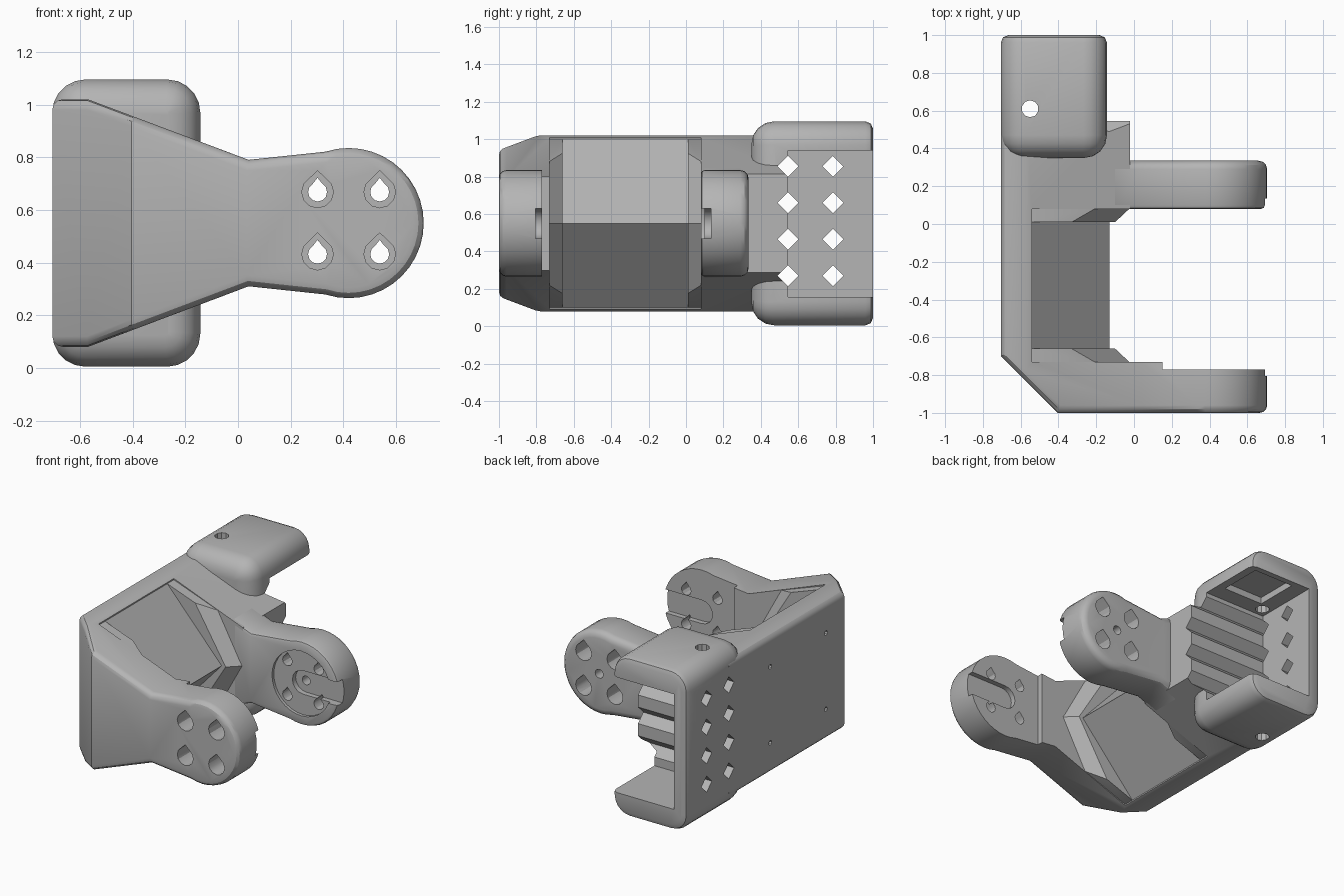
import bpy, bmesh
from math import sin, cos, pi, radians
from mathutils import Vector

old = bpy.data.objects.get("Cube")
if old:
    bpy.data.objects.remove(old, do_unlink=True)

grey = bpy.data.materials.new("plain grey")
grey.use_nodes = True
grey.diffuse_color = (0.46, 0.46, 0.46, 1)
grey.node_tree.nodes["Principled BSDF"].inputs["Base Color"].default_value = grey.diffuse_color

MID = 0.55                       # height of the symmetry plane
HUB_X, HUB_R = 0.42, 0.285       # rounded arm end


def place(axis, p, d):
    """Put a 2D point into space at depth d along the axis."""
    return {"x": (d, p[0], p[1]), "y": (p[0], d, p[1]), "z": (p[0], p[1], d)}[axis]


def loft(name, axis, a, da, b, db):
    """Solid between two outlines with equal point counts."""
    bm = bmesh.new()
    va = [bm.verts.new(place(axis, p, da)) for p in a]
    vb = [bm.verts.new(place(axis, p, db)) for p in b]
    bm.faces.new(va)
    bm.faces.new(vb[::-1])
    for i in range(len(a)):
        j = (i + 1) % len(a)
        bm.faces.new((va[i], vb[i], vb[j], va[j]))
    bmesh.ops.recalc_face_normals(bm, faces=bm.faces)
    return finish(bm, name)


def finish(bm, name):
    mesh = bpy.data.meshes.new(name)
    bm.to_mesh(mesh)
    bm.free()
    mesh.materials.append(grey)
    obj = bpy.data.objects.new(name, mesh)
    bpy.context.collection.objects.link(obj)
    return obj


def prism(name, axis, outline, d0, d1):
    return loft(name, axis, outline, d0, outline, d1)


def disc(u, v, r, n=16, tip=1.0):
    """Regular outline with its first point upward, optionally drawn to a tip."""
    pts = [(u + r * sin(2 * pi * i / n), v + r * cos(2 * pi * i / n)) for i in range(n)]
    pts[0] = (u, v + r * tip)
    return pts


def rect(u0, v0, u1, v1):
    return [(u0, v0), (u1, v0), (u1, v1), (u0, v1)]


def mirrored(upper):
    """Close an outline by mirroring its upper points about the middle height."""
    return upper + [(x, 2 * MID - z) for x, z in reversed(upper) if abs(z - MID) > 1e-4]


def cut(obj, *cutter):
    tool = prism("cutter", *cutter)
    tool.hide_render = True
    mod = obj.modifiers.new("cut", "BOOLEAN")
    mod.operation, mod.solver, mod.object = "DIFFERENCE", "EXACT", tool
    bpy.context.view_layer.objects.active = obj
    bpy.ops.object.modifier_apply(modifier=mod.name)
    bpy.data.objects.remove(tool, do_unlink=True)


def round_edges(obj, rule, width, segments=3):
    bm = bmesh.new()
    bm.from_mesh(obj.data)
    bm.normal_update()
    edges = [e for e in bm.edges if rule(e)]
    bmesh.ops.bevel(bm, geom=edges, offset=width, segments=segments, profile=0.5,
                    affect="EDGES", clamp_overlap=True)
    bm.to_mesh(obj.data)
    bm.free()


def sharp(e):
    return e.calc_face_angle(0) > radians(60)


def on_rim(y):
    return lambda e: all(abs(v.co.y - y) < 1e-3 for v in e.verts)


# Side outline shared by both arms: tapered root, waist, rounded end
arc = [(HUB_X + HUB_R * cos(radians(t)), MID + HUB_R * sin(radians(t)))
       for t in range(108, -1, -9)]
taper = [(-0.705, 1.02), (-0.57, 1.02), (0.04, 0.79)]
side = mirrored(taper + arc)

# Main body: back plate, front arm and wall of the head
body = prism("bracket_body", "y", side, -1, 0.545)
bm = bmesh.new()
bm.from_mesh(body.data)
corner = bmesh.ops.bisect_plane(bm, geom=bm.verts[:] + bm.edges[:] + bm.faces[:],
                                plane_co=(-0.705, -0.7, 0), plane_no=Vector((-1, -1, 0)),
                                clear_outer=True)
bmesh.ops.holes_fill(bm, edges=[g for g in corner["geom_cut"] if isinstance(g, bmesh.types.BMEdge)])
bmesh.ops.recalc_face_normals(bm, faces=bm.faces)
bm.to_mesh(body.data)
bm.free()
round_edges(body, lambda e: sharp(e) and not any(f.normal.y > 0.5 for f in e.link_faces)
            and any(f.normal.y < -0.5 or f.normal.x < -0.6 for f in e.link_faces), 0.04)
cut(body, "z", [(-0.54, -0.73), (0.15, -0.73), (0.15, -0.77), (1, -0.77),
                (1, 1), (-0.02, 1), (-0.02, 0.08), (-0.54, 0.08)], -1, 2)

# Rear arm, rounded on both rims
rear_arm = prism("rear_arm", "y", mirrored([(-0.1, 0.843), (0.04, 0.79)] + arc), 0.08, 0.335)
round_edges(rear_arm, on_rim(0.335), 0.045)
round_edges(rear_arm, on_rim(0.08), 0.02, 2)
cut(rear_arm, "y", disc(HUB_X, MID, 0.22, 32), 0, 0.1)
cut(rear_arm, "y", disc(HUB_X, MID, 0.03), 0, 1)

# Screw holes with wide outer bores, and the shaft slots inside the arm ends
for arm, inner, outer, way in ((body, -0.77, -1, -1), (rear_arm, 0.1, 0.335, 1)):
    for dx in (-0.118, 0.118):
        for dz in (-0.118, 0.118):
            x, z = HUB_X + dx, MID + dz
            cut(arm, "y", disc(x, z, 0.036, 12, 1.5), inner - way * 0.1, outer + way * 0.1)
            cut(arm, "y", disc(x, z, 0.06, 12, 1.35), outer - way * 0.14, outer + way * 0.1)
    depth = inner + way * 0.035
    slot = [(HUB_X - 0.08 * sin(pi * i / 8), MID + 0.08 * cos(pi * i / 8)) for i in range(9)]
    cut(arm, "y", slot + [(0.9, MID - 0.08), (0.9, MID + 0.08)], inner - way * 0.1, depth)

# Wedge between the arms, with a flared chevron pad at each end
wedge = prism("wedge_block", "y", mirrored([(-0.6, 1.0), (-0.54, 1.0), (-0.13, MID)]), -0.66, 0.01)
narrow = mirrored([(-0.6, 1.0), (-0.54, 1.0), (-0.33, 0.925), (-0.1, MID)])
wide = mirrored([(-0.6, 1.0), (-0.54, 1.0), (-0.2, 0.878), (-0.02, MID)])
rear_pad = loft("rear_pad", "y", narrow, 0.01, wide, 0.085)
front_pad = loft("front_pad", "y", narrow, -0.66, wide, -0.735)

# Head: rounded box, open toward the left and the back
head = prism("motor_head", "y", rect(-0.705, 0.005, -0.143, 1.095), 0.35, 1)
round_edges(head, lambda e: abs(e.verts[0].co.y - e.verts[1].co.y) > 0.5, 0.125, 5)
round_edges(head, on_rim(0.35), 0.12, 4)
round_edges(head, on_rim(1), 0.04, 2)
cut(head, "x", rect(0.545, 0.155, 1.2, 0.94), -0.61, 0.5)
cut(head, "x", rect(0.66, 0.9, 0.96, 0.985), -0.5, -0.2)
cut(head, "z", disc(-0.55, 0.61, 0.045, 10), -1, 2)

# Diamond vents: holes through the plate, grooves along the wall
for z in (0.27, 0.465, 0.66, 0.855):
    for y in (0.545, 0.785):
        cut(head, "x", disc(y, z, 0.056, 4), -1, 1)
    cut(body, "x", disc(0.545, z, 0.056, 4), -1, 1)

# Small pilot holes in the back plate
for y in (-0.5, 0.1):
    for z in (0.29, 0.81):
        cut(body, "x", disc(y, z, 0.016, 8), -1, -0.6)

# Smooth shading with crisp edges
bpy.ops.object.select_all(action="DESELECT")
for part in (body, rear_arm, wedge, rear_pad, front_pad, head):
    part.select_set(True)
bpy.context.view_layer.objects.active = body
bpy.ops.object.shade_smooth_by_angle(angle=radians(30))
